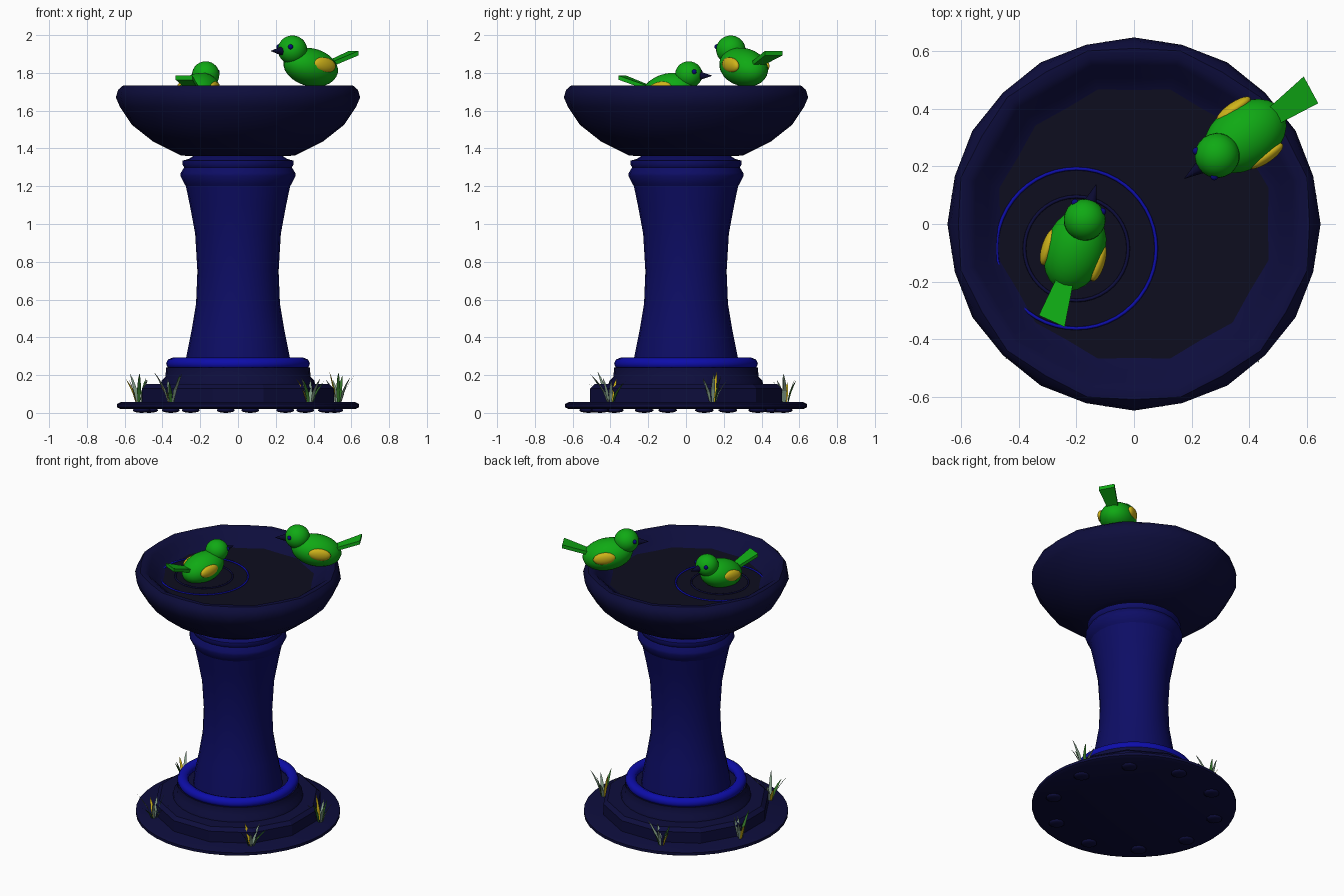
import bpy, bmesh, math, random
from mathutils import Vector, Matrix

random.seed(4)
if "Cube" in bpy.data.objects:
    bpy.data.objects.remove(bpy.data.objects["Cube"])


def material(name, r, g, b):
    m = bpy.data.materials.new(name)
    m.use_nodes = True
    m.diffuse_color = (r, g, b, 1)
    m.node_tree.nodes["Principled BSDF"].inputs["Base Color"].default_value = (r, g, b, 1)
    return m


COLUMN = material("column blue", .004, .004, .13)
NAVY = material("stone navy", .004, .004, .045)
BRIGHT = material("bright blue", .004, .004, .4)
WATER = material("dark water", .004, .004, .013)
GREEN = material("bird green", .005, .4, .007)
YELLOW = material("yellow", .62, .45, .01)
SAGE = material("pale leaf", .22, .33, .24)
LEAF = material("leaf green", .03, .16, .02)
BEAK = material("beak navy", .003, .003, .03)
EYE = material("eye blue", .003, .003, .2)


def finish(name, bm, mat, angle=40):
    bmesh.ops.recalc_face_normals(bm, faces=bm.faces)
    me = bpy.data.meshes.new(name)
    bm.to_mesh(me)
    bm.free()
    ob = bpy.data.objects.new(name, me)
    bpy.context.collection.objects.link(ob)
    me.materials.append(mat)
    if angle:
        bpy.ops.object.select_all(action="DESELECT")
        ob.select_set(True)
        bpy.context.view_layer.objects.active = ob
        bpy.ops.object.shade_smooth_by_angle(angle=math.radians(angle))
    return ob


def lathe(name, profile, mat, sides=24, scallop=None, caps=True, angle=40, center=(0, 0)):
    """Turn (radius, z) points about the z axis; scallop gives the lobe depth per point."""
    bm = bmesh.new()
    rings = []
    for k, (r, z) in enumerate(profile):
        ring = []
        for i in range(sides):
            a = math.tau * i / sides
            rr = r * (1 - (scallop[k] if scallop else 0) * math.cos(12 * a))
            ring.append(bm.verts.new((center[0] + rr * math.cos(a), center[1] + rr * math.sin(a), z)))
        rings.append(ring)
    pairs = list(zip(rings, rings[1:]))
    if caps:
        bm.faces.new(rings[0])
        bm.faces.new(rings[-1])
    else:
        pairs.append((rings[-1], rings[0]))
    for lo, hi in pairs:
        for i in range(sides):
            j = (i + 1) % sides
            bm.faces.new((lo[i], lo[j], hi[j], hi[i]))
    return finish(name, bm, mat, angle)


def torus(name, major, minor, z, mat, sides=40, center=(0, 0), flat=1.0):
    pts = [(major + minor * math.cos(math.tau * k / 8),
            z + flat * minor * math.sin(math.tau * k / 8)) for k in range(8)]
    return lathe(name, pts, mat, sides, caps=False, angle=60, center=center)


def ellipsoid(name, matrix, size, mat, seg=20):
    bm = bmesh.new()
    bmesh.ops.create_uvsphere(bm, u_segments=seg, v_segments=seg // 2 + 2, radius=1)
    bmesh.ops.transform(bm, verts=bm.verts, matrix=matrix @ Matrix.Diagonal((*size, 1)))
    return finish(name, bm, mat, 60)


# Base: round plinth, faceted tier, upper step and bead
lathe("plinth", [(.62, .02), (.64, .03), (.64, .048), (.62, .057)], NAVY, 40)
tier = lathe("base_tier", [(.525, .05), (.525, .13), (.5, .152)], NAVY, 12, angle=20)
tier.rotation_euler.z = math.radians(15)
lathe("base_step", [(.41, .14), (.405, .17), (.385, .19), (.38, .24)], NAVY, 32)
torus("base_bead", .345, .036, .26, BRIGHT, flat=.9)
for i in range(10):
    a = math.tau * (i + .3) / 10
    ellipsoid("foot", Matrix.Translation((.52 * math.cos(a), .52 * math.sin(a), .014)),
              (.05, .05, .014), NAVY, 10)

# Column with its waisted shaft and collar
lathe("column", [(.285, .2), (.275, .29), (.245, .44), (.222, .58), (.215, .75), (.227, .95),
                 (.255, 1.1), (.28, 1.22)], COLUMN, 24)
lathe("column_collar", [(.275, 1.2), (.285, 1.215), (.305, 1.255), (.303, 1.27), (.285, 1.3)], COLUMN, 24, angle=50)
lathe("column_cap", [(.285, 1.3), (.295, 1.315), (.293, 1.335), (.26, 1.345), (.23, 1.365)], COLUMN, 24)

# Scalloped bowl, closed through the inside floor
lathe("bowl", [(.24, 1.36), (.30, 1.362), (.45, 1.435), (.565, 1.525), (.625, 1.62), (.645, 1.67),
               (.635, 1.71), (.615, 1.733), (.585, 1.733), (.56, 1.715), (.515, 1.67), (.46, 1.63),
               (.3, 1.6)], NAVY,
      scallop=[0, 0, .005, .006, 0, -.003, 0, .01, .015, .018, .02, .02, 0])

# Water and ripples
lathe("water", [(.478, 1.62), (.478, 1.64)], WATER, 24, scallop=[.02, .02])
torus("outer_ripple", .277, .006, 1.642, BRIGHT, 48, (-.2, -.085))
torus("inner_ripple", .18, .006, 1.642, NAVY, 40, (-.2, -.085))


# Birds, modelled facing +x around the body centre
def bird(label, location, heading, scale):
    place = (Matrix.Translation(location) @ Matrix.Rotation(math.radians(heading), 4, "Z")
             @ Matrix.Scale(scale, 4))

    def at(x, y, z, pitch=0):
        return place @ Matrix.Translation((x, y, z)) @ Matrix.Rotation(math.radians(pitch), 4, "Y")

    ellipsoid(label + "_body", at(0, 0, 0, -12), (.16, .113, .1), GREEN, 24)
    ellipsoid(label + "_head", at(.118, 0, .092), (.078, .078, .076), GREEN, 24)
    for side in (1, -1):
        ellipsoid(label + "_wing", at(-.02, side * .098, .012, -8), (.072, .024, .04), YELLOW)
        ellipsoid(label + "_eye", at(.168, side * .054, .108), (.014, .014, .014), EYE, 10)
    # Beak
    bm = bmesh.new()
    bmesh.ops.create_cone(bm, cap_ends=True, segments=10, radius1=.024, radius2=.001, depth=.07)
    bmesh.ops.transform(bm, verts=bm.verts, matrix=at(.222, 0, .086, 90))
    finish(label + "_beak", bm, BEAK)
    # Flared tail
    bm = bmesh.new()
    bmesh.ops.create_cube(bm, size=1)
    for v in bm.verts:
        end = v.co.x < 0
        v.co = Vector((-.285 if end else -.1, v.co.y * (.105 if end else .06),
                       (.075 if end else .01) + v.co.z * .024))
        if end:
            v.co.x += .012 * (v.co.y > 0)
    bmesh.ops.transform(bm, verts=bm.verts, matrix=place)
    finish(label + "_tail", bm, GREEN, 0)


bird("perched_bird", (.385, .305, 1.83), 215, 1.0)
bird("bathing_bird", (-.205, -.09, 1.705), 72, .93)


# Grass tufts: bent tapering blades fanned around each clump
def blade(base, direction, lean, height, width, mat):
    out = Vector((math.cos(direction), math.sin(direction), 0))
    across = Vector((-out.y, out.x, 0)) * width
    bm = bmesh.new()
    rows = []
    for t, w in ((0, .5), (.45, 1), (.8, .6), (1, .05)):
        p = Vector(base) + out * lean * t ** 1.6 + Vector((0, 0, height * t))
        rows.append([bm.verts.new(p - across * w), bm.verts.new(p + across * w)])
    for lo, hi in zip(rows, rows[1:]):
        bm.faces.new((lo[0], lo[1], hi[1], hi[0]))
    finish("grass_blade", bm, mat, 0)


for x, y in ((-.525, .16), (.53, .14), (.38, -.4), (-.355, -.41), (-.18, .525)):
    for k, mat in enumerate((SAGE, LEAF, SAGE, YELLOW, SAGE, LEAF, SAGE)):
        turn = math.tau * k / 7 + random.uniform(-.3, .3)
        blade((x + .015 * math.cos(turn), y + .015 * math.sin(turn), .05), turn,
              random.uniform(.03, .1), random.uniform(.11, .17), .011, mat)
